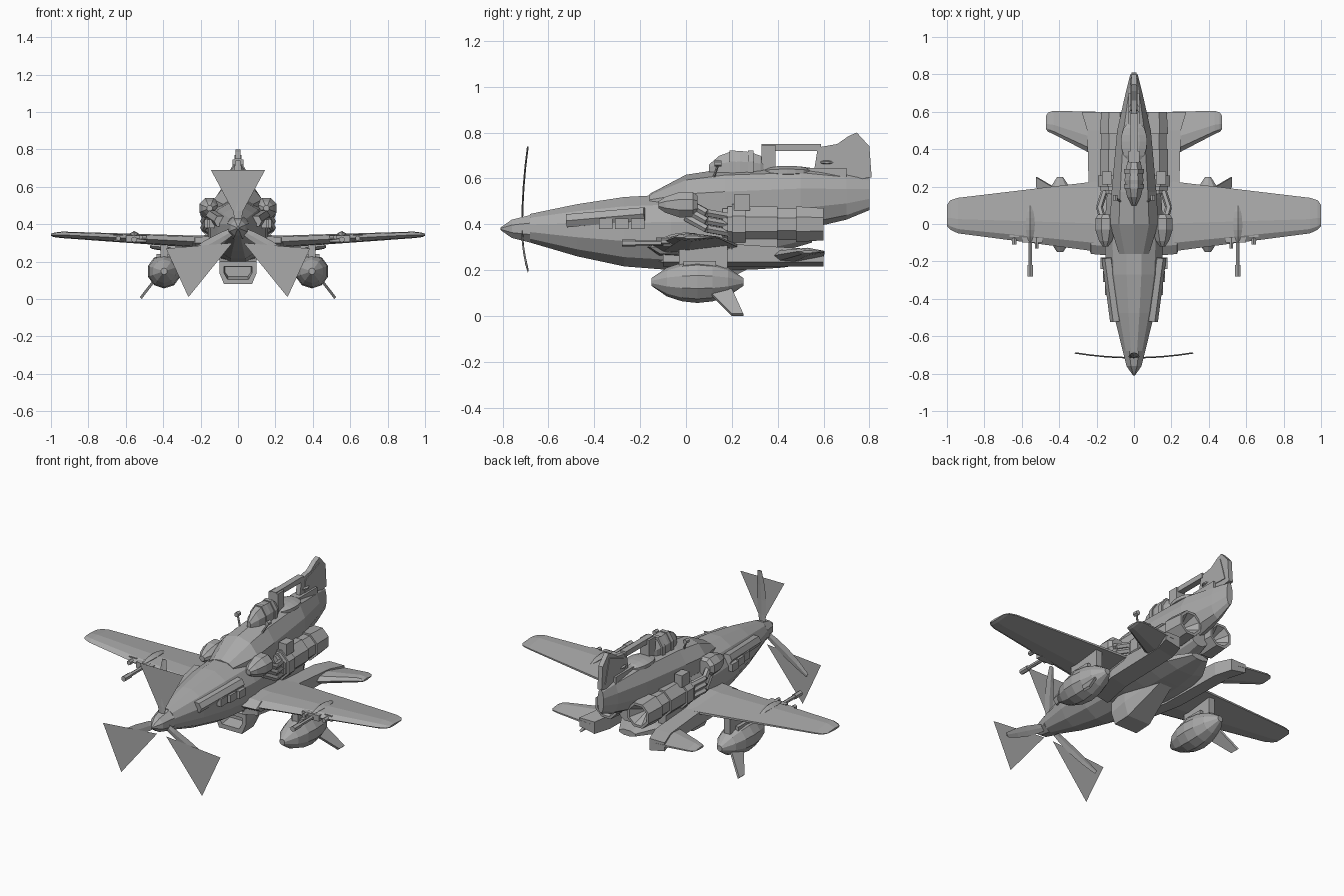
import bpy, bmesh
from math import cos, sin, pi, radians
from mathutils import Vector

cube = bpy.data.objects.get("Cube")
if cube:
    bpy.data.objects.remove(cube, do_unlink=True)

grey_tone = (0.4, 0.4, 0.4, 1)
grey = bpy.data.materials.new("plain grey")
grey.use_nodes = True
grey.diffuse_color = grey_tone
grey.node_tree.nodes["Principled BSDF"].inputs["Base Color"].default_value = grey_tone


def finish(name, bm, mirror):
    bmesh.ops.recalc_face_normals(bm, faces=bm.faces)
    mesh = bpy.data.meshes.new(name)
    bm.to_mesh(mesh)
    bm.free()
    mesh.materials.append(grey)
    part = bpy.data.objects.new(name, mesh)
    bpy.context.collection.objects.link(part)
    if mirror:
        modifier = part.modifiers.new("mirror", 'MIRROR')
        modifier.use_mirror_merge = False


def loft(name, rings, mirror=False):
    """Skin equal-length rings of points and cap both ends."""
    bm = bmesh.new()
    loops = [[bm.verts.new(point) for point in ring] for ring in rings]
    count = len(loops[0])
    for near, far in zip(loops, loops[1:]):
        for i in range(count):
            j = (i + 1) % count
            bm.faces.new((near[i], near[j], far[j], far[i]))
    bm.faces.new(loops[0])
    bm.faces.new(loops[-1])
    finish(name, bm, mirror)


def ellipse(y, centre, radii, sides):
    """Flat-topped elliptical section facing along y."""
    angles = [2 * pi * (i + 0.5) / sides for i in range(sides)]
    grow = 1 / cos(pi / sides)
    return [(centre[0] + grow * radii[0] * cos(angle), y,
             centre[1] + grow * radii[1] * sin(angle)) for angle in angles]


def body(name, rows, sides=12):
    """Central hull from rows of y, half width, bottom, top."""
    loft(name, [ellipse(y, (0, (low + high) / 2), (width, (high - low) / 2), sides)
                for y, width, low, high in rows])


def turned(name, centre, rows, mirror=True, sides=8):
    """Round part along y from rows of y, radius."""
    loft(name, [ellipse(y, centre, (radius, radius), sides) for y, radius in rows], mirror)


def drum(name, centre, radius, front, rear, mirror=True, sides=8):
    turned(name, centre, ((front, radius), (rear, radius)), mirror, sides)


def spindle(name, centre, radii, front, rear, blunt=0.6, mirror=False, sides=8, steps=6):
    """Streamlined body that swells and closes along y."""
    rings = []
    for step in range(steps + 1):
        t = step / steps
        swell = sin(pi * (0.02 + 0.96 * t)) ** blunt
        rings.append(ellipse(front + (rear - front) * t, centre,
                             [radius * swell for radius in radii], sides))
    loft(name, rings, mirror)


def box(name, x, y, z, mirror=False):
    """Box from low and high pairs."""
    loft(name, [[(x[0], depth, z[0]), (x[1], depth, z[0]), (x[1], depth, z[1]), (x[0], depth, z[1])]
                for depth in y], mirror)


def rod(name, start, end, radius, sides=6):
    """Mirrored straight rod between two points."""
    start, end = Vector(start), Vector(end)
    turn = (end - start).to_track_quat('Z', 'Y')
    angles = [2 * pi * i / sides for i in range(sides)]
    loft(name, [[point + turn @ Vector((radius * cos(angle), radius * sin(angle), 0))
                 for angle in angles] for point in (start, end)], mirror=True)


def upright_plate(name, outline, half):
    loft(name, [[(x, y, z) for y, z in outline] for x in (-half, half)])


def wing(name, root, tip, rounding):
    """Mirrored wing; root and tip are x, leading y, trailing y, z, thickness."""
    x, lead, trail, z, thick = tip
    trim = (trail - lead) / 5
    shoulder = (x + rounding * 0.7, lead + trim / 2, trail - trim / 3, z, thick * 0.7)
    end = (x + rounding, lead + trim, trail - trim, z, thick / 3)
    foil = ((0, 0), (0.12, 0.4), (0.4, 0.5), (1, 0.1), (1, -0.1), (0.4, -0.5), (0.12, -0.4))
    loft(name, [[(x, lead + (trail - lead) * along, z + thick * up) for along, up in foil]
                for x, lead, trail, z, thick in (root, tip, shoulder, end)], mirror=True)


# Fuselage swells smoothly between nose and engines
fuselage_rows = []
for step in range(7):
    t = step / 6
    swell = sin(pi * t)
    fuselage_rows.append((-0.68 + 1.23 * t, 0.06 + 0.1 * swell,
                          0.32 - 0.12 * swell, 0.445 + 0.085 * swell))
body("fuselage", fuselage_rows)
turned("spinner", (0, 0.38), ((-0.81, 0.005), (-0.76, 0.04), (-0.68, 0.06)), mirror=False)
body("raised_hull", [(-0.16, 0.08, 0.46, 0.53), (0, 0.13, 0.38, 0.61), (0.17, 0.12, 0.36, 0.635),
                     (0.5, 0.09, 0.38, 0.645), (0.7, 0.045, 0.425, 0.62), (0.8, 0.02, 0.465, 0.6)],
     sides=10)
spindle("belly", (0, 0.25), (0.16, 0.05), -0.2, 0.55, blunt=0.4)

# Propeller: slim curved blades with flat triangles beside them
hub = Vector((0, -0.715, 0.38))
for blade in range(3):
    angle = radians(90 + 120 * blade)
    outward, across = Vector((cos(angle), 0, sin(angle))), Vector((-sin(angle), 0, cos(angle)))
    depth = Vector((0, 0.004, 0))
    rings = []
    for step in range(5):
        t = step / 4
        middle = hub + outward * 0.36 * t + Vector((0, 0.025 * t * t, 0))
        half = across * 0.03 * sin(pi * (0.15 + 0.7 * t))
        rings.append([middle - half, middle - depth, middle + half, middle + depth])
    loft("propeller_blade", rings)


def triangle(name, corners, mirror=False):
    bm = bmesh.new()
    bm.faces.new([bm.verts.new((x, hub.y, z)) for x, z in corners])
    finish(name, bm, mirror)


triangle("upper_blade_sweep", ((0, 0.42), (0.145, 0.69), (-0.145, 0.69)))
triangle("lower_blade_sweep", ((0.03, 0.3), (0.265, 0.01), (0.385, 0.27)), mirror=True)

# Wings, root fairings, rear booms and tailplanes
wing("main_wing", (0.1, -0.16, 0.24, 0.3, 0.07), (0.94, -0.05, 0.14, 0.343, 0.035), rounding=0.06)
wing("wing_root_fairing", (0.12, -0.17, 0.26, 0.3, 0.09), (0.23, -0.16, 0.24, 0.3, 0.075), rounding=0.02)
wing("tailplane", (0.2, 0.36, 0.6, 0.26, 0.06), (0.43, 0.48, 0.605, 0.28, 0.035), rounding=0.04)
boom_rings = []
for y, outer, top in ((-0.1, 0.2, 0.3), (0.1, 0.24, 0.32), (0.5, 0.25, 0.295), (0.6, 0.28, 0.285)):
    inner, bottom = outer - 0.1, 0.215
    boom_rings.append([(inner, y, bottom), (outer, y, bottom + 0.02), (outer, y, top), (inner, y, top)])
loft("rear_boom", boom_rings, mirror=True)

# Belly scoop with a recessed mouth
scoop_rings = []
for y, half, top, bottom in ((0, 0.07, 0.17, 0.12), (-0.07, 0.075, 0.175, 0.105), (-0.07, 0.1, 0.2, 0.08),
                             (0.04, 0.1, 0.24, 0.085), (0.28, 0.05, 0.25, 0.21)):
    middle, narrow = (top + bottom) / 2, half * 0.75
    scoop_rings.append([(-half, y, top), (-half, y, middle), (-narrow, y, bottom),
                        (narrow, y, bottom), (half, y, middle), (half, y, top)])
loft("belly_scoop", scoop_rings)

# Side engines, hollow nozzles, intakes and feed pipes
engine = (0.105, 0.4)
drum("engine_core", engine, 0.068, 0.16, 0.5)
drum("engine_drum", engine, 0.078, 0.18, 0.4)
drum("engine_clamp", engine, 0.088, 0.2, 0.26)
turned("engine_nozzle", engine, ((0.48, 0.078), (0.6, 0.07), (0.6, 0.056), (0.52, 0.01)))
box("engine_box", (0.12, 0.17), (0.21, 0.28), (0.46, 0.53), mirror=True)
box("engine_pylon", (0.1, 0.15), (0.2, 0.4), (0.28, 0.36), mirror=True)
turned("air_intake", (0.152, 0.485), ((-0.12, 0.015), (-0.09, 0.035), (-0.03, 0.055),
                                      (0.03, 0.055), (0.05, 0.04)))
for pipe in range(3):
    drop = 0.035 * pipe
    bend = Vector((0.185, 0.09, 0.45 - drop))
    rod("feed_pipe_front", (0.16, 0, 0.5 - drop), bend, radius=0.018)
    rod("feed_pipe_rear", bend, (0.15, 0.2, 0.43 - drop), radius=0.018)

# Exhaust fairings and stubs along the nose
rod("exhaust_fairing", (0.095, -0.52, 0.415), (0.14, -0.18, 0.445), radius=0.033)
for stub in range(3):
    front, inner = -0.38 + 0.07 * stub, 0.12 + 0.012 * stub
    box("exhaust_stub", (inner, inner + 0.035), (front, front + 0.06), (0.38, 0.425), mirror=True)

# Underwing pods with pylons and outer fins
pod_x = 0.395
spindle("pod", (pod_x, 0.148), (0.087, 0.087), -0.15, 0.25, mirror=True, sides=10)
box("pod_pylon", (pod_x - 0.02, pod_x + 0.02), (-0.03, 0.18), (0.21, 0.31), mirror=True)
box("pod_top_plate", (pod_x - 0.04, pod_x + 0.04), (-0.01, 0.13), (0.21, 0.24), mirror=True)
fin_rings = []
for x, front, rear, z in ((0.43, 0.09, 0.2, 0.12), (0.515, 0.2, 0.25, 0.01)):
    fin_rings.append([(x, front, z - 0.01), (x, rear, z - 0.01), (x + 0.01, rear, z), (x + 0.01, front, z)])
loft("pod_fin", fin_rings, mirror=True)

# Wing guns
gun = (0.555, 0.318)
spindle("gun_fairing", (gun[0], 0.335), (0.025, 0.025), -0.1, 0.1, mirror=True, sides=6)
drum("gun_barrel", gun, 0.01, -0.25, -0.05, sides=6)
drum("gun_muzzle", gun, 0.014, -0.28, -0.22, sides=6)
drum("inner_gun_barrel", (0.52, 0.33), 0.01, -0.13, -0.03, sides=6)
drum("outer_gun_barrel", (0.64, 0.325), 0.012, -0.11, -0.05, sides=6)
box("gun_mount", (0.49, 0.6), (-0.1, -0.06), (0.305, 0.34), mirror=True)
box("outer_gun_mount", (0.615, 0.665), (-0.07, -0.02), (0.31, 0.345), mirror=True)

# Canopy with frames, rear dome and small stalks
spindle("canopy", (0, 0.64), (0.05, 0.08), 0.1, 0.37, blunt=0.5)
for front in (0.19, 0.27):
    body("canopy_frame", [(y, 0.053, 0.56, 0.722) for y in (front, front + 0.025)], sides=8)
spindle("rear_dome", (0, 0.63), (0.07, 0.025), 0.33, 0.55, blunt=0.4)
rod("stalk", (0.07, 0.12, 0.6), (0.1, 0.14, 0.66), radius=0.006)
drum("stalk_knob", (0.1, 0.665), 0.012, 0.125, 0.155, sides=6)

# Tail fin, top rail and rail post
upright_plate("tail_fin", [(0.56, 0.64), (0.575, 0.735), (0.66, 0.75), (0.71, 0.785), (0.745, 0.8),
                           (0.8, 0.74), (0.81, 0.605), (0.72, 0.59)], half=0.014)
upright_plate("fin_inner_panel", [(0.6, 0.64), (0.61, 0.72), (0.74, 0.77), (0.78, 0.63)], half=0.018)
box("top_rail", (-0.018, 0.018), (0.33, 0.59), (0.72, 0.75))
box("rail_post", (-0.03, 0.03), (0.33, 0.39), (0.62, 0.745))
box("fin_base", (-0.03, 0.03), (0.53, 0.7), (0.6, 0.645))
spindle("fin_blister", (0, 0.67), (0.03, 0.01), 0.58, 0.65)
